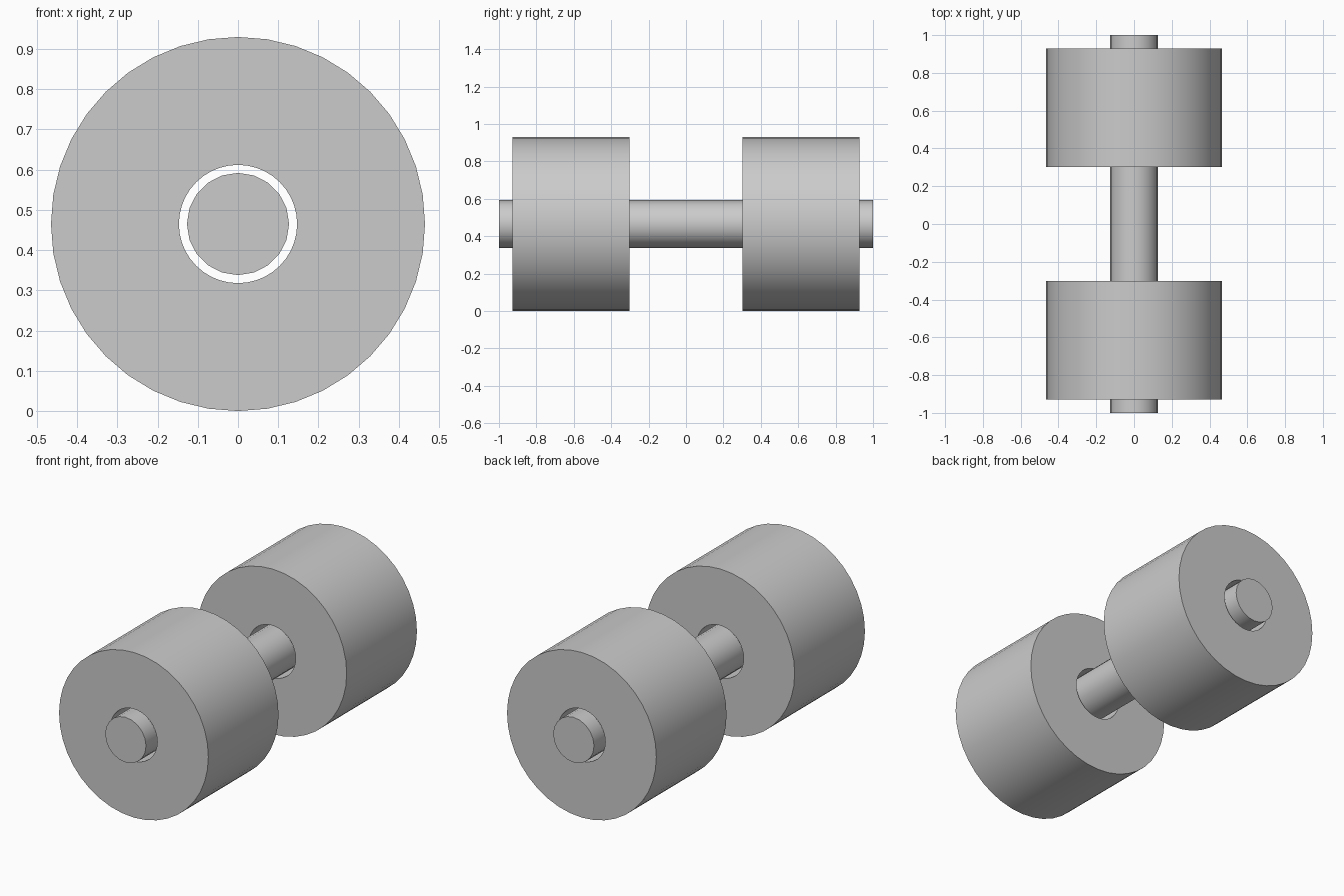
import bpy, bmesh
from math import cos, sin, radians, tau

cube = bpy.data.objects.get("Cube")
if cube:
    bpy.data.objects.remove(cube, do_unlink=True)

AXIS_Z = 0.465

grey = bpy.data.materials.new("plain grey")
grey.use_nodes = True
colour = (0.6, 0.6, 0.6, 1)
grey.diffuse_color = colour
grey.node_tree.nodes["Principled BSDF"].inputs["Base Color"].default_value = colour


def turned_part(name, profile, sides, closed):
    """Spin a (radius, y) profile around the long axis."""
    bm = bmesh.new()
    rings = [[bm.verts.new((r * sin(tau * i / sides), y, AXIS_Z + r * cos(tau * i / sides)))
              for i in range(sides)] for r, y in profile]
    pairs = list(zip(rings, rings[1:]))
    if closed:
        pairs.append((rings[-1], rings[0]))
    else:
        bm.faces.new(rings[0])
        bm.faces.new(rings[-1])
    for a, b in pairs:
        for i in range(sides):
            j = (i + 1) % sides
            bm.faces.new((a[i], a[j], b[j], b[i]))
    bmesh.ops.recalc_face_normals(bm, faces=bm.faces)
    mesh = bpy.data.meshes.new(name)
    bm.to_mesh(mesh)
    bm.free()
    mesh.materials.append(grey)
    obj = bpy.data.objects.new(name, mesh)
    bpy.context.collection.objects.link(obj)
    bpy.ops.object.select_all(action='DESELECT')
    obj.select_set(True)
    bpy.context.view_layer.objects.active = obj
    bpy.ops.object.shade_smooth_by_angle(angle=radians(30))
    return obj


# Axle running the whole length
turned_part("axle", [(0.127, -1), (0.127, 1)], 20, False)

# Wide weights with a loose bore around the axle
for name, s in (("front_weight", -1), ("back_weight", 1)):
    inner, outer = s * 0.303, s * 0.928
    turned_part(name, [(0.147, inner), (0.465, inner), (0.465, outer), (0.147, outer)], 40, True)
